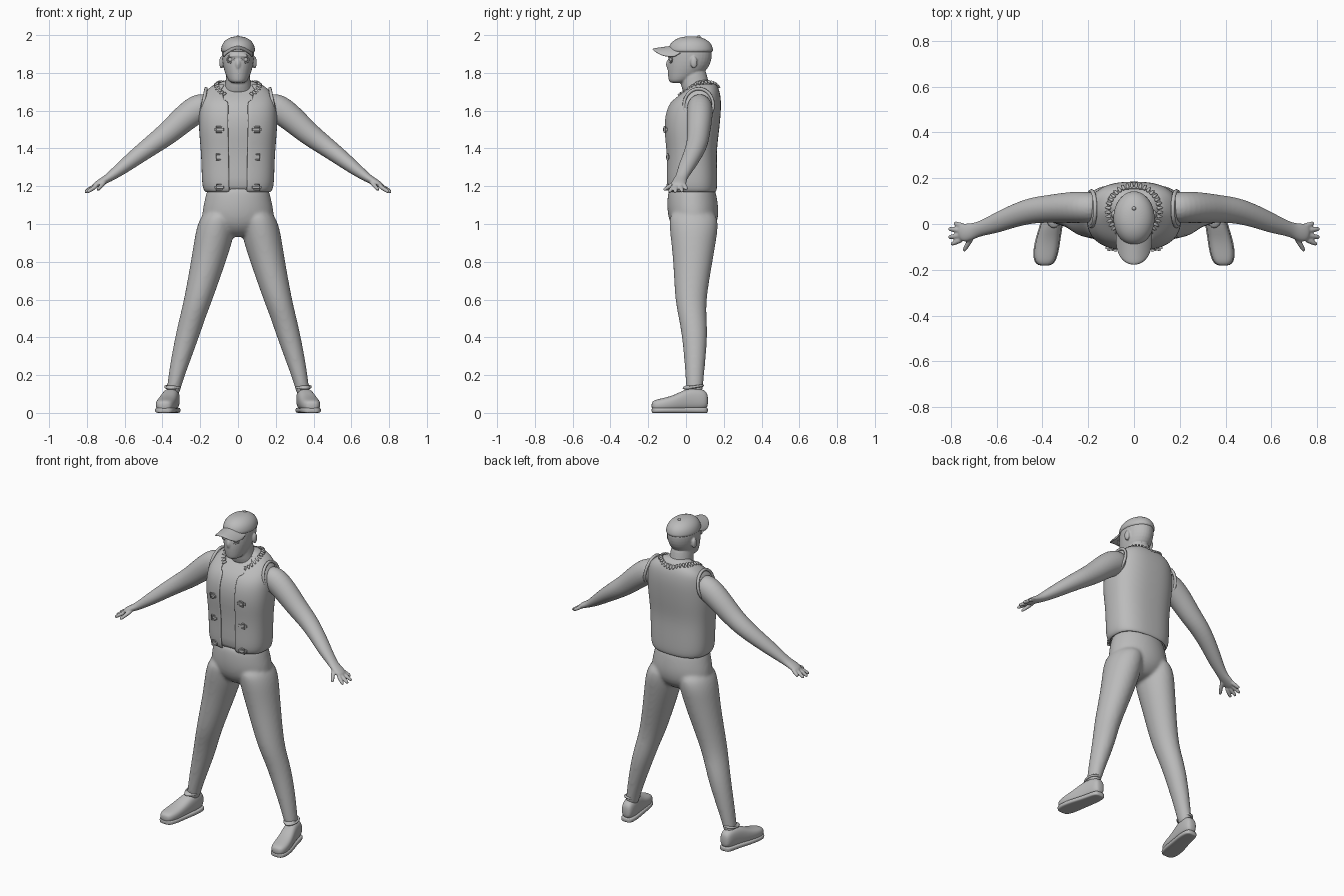
import bpy, bmesh
from math import sin, cos, pi, copysign
from mathutils import Vector, Matrix
from mathutils.bvhtree import BVHTree

if "Cube" in bpy.data.objects:
    bpy.data.objects.remove(bpy.data.objects["Cube"])

grey = bpy.data.materials.new("plain grey")
grey.use_nodes = True
grey.diffuse_color = (0.5, 0.5, 0.5, 1)
grey.node_tree.nodes["Principled BSDF"].inputs["Base Color"].default_value = grey.diffuse_color
X, Y, Z = Vector((1, 0, 0)), Vector((0, 1, 0)), Vector((0, 0, 1))


def loft(bm, rings, axis=None, ref=X, n=16, p=2, s=1, caps=True):
    """Skin a tube over rings of (x, y, z, radius along ref, other radius)."""
    pts = [Vector((r[0] * s, r[1], r[2])) for r in rings]
    fit = 3 / (2 + cos(2 * pi / n))
    loops = []
    for i, (c, r) in enumerate(zip(pts, rings)):
        t = axis or (pts[min(i + 1, len(pts) - 1)] - pts[max(i - 1, 0)]).normalized()
        u = (ref - t * ref.dot(t)).normalized()
        v = t.cross(u)
        loop = []
        for k in range(n):
            a = 2 * pi * k / n
            ca, sa = [copysign(abs(f) ** (2 / p), f) for f in (cos(a), sin(a))]
            loop.append(bm.verts.new(c + u * ca * r[3] * fit + v * sa * r[4] * fit))
        loops.append(loop)
    for a, b in zip(loops, loops[1:]):
        for k in range(n):
            bm.faces.new((a[k], a[(k + 1) % n], b[(k + 1) % n], b[k]))
    if caps:
        bm.faces.new(loops[0][::-1])
        bm.faces.new(loops[-1])


def ball(bm, loc, size):
    m = Matrix.Translation(loc) @ Matrix.Diagonal((*size, 1))
    bmesh.ops.create_uvsphere(bm, u_segments=16, v_segments=10, radius=1, matrix=m)


def finish(bm, name, subsurf=2, voxel=0, relax=0, thick=0, smooth=True, mirror=False):
    bmesh.ops.recalc_face_normals(bm, faces=bm.faces)
    me = bpy.data.meshes.new(name)
    bm.to_mesh(me)
    bm.free()
    me.materials.append(grey)
    for f in me.polygons:
        f.use_smooth = smooth
    ob = bpy.data.objects.new(name, me)
    bpy.context.collection.objects.link(ob)
    if thick:
        m = ob.modifiers.new("thickness", "SOLIDIFY")
        m.thickness, m.offset = thick, -1
    if subsurf:
        m = ob.modifiers.new("subdivide", "SUBSURF")
        m.levels = m.render_levels = subsurf
    if voxel:
        m = ob.modifiers.new("blend", "REMESH")
        m.mode, m.voxel_size, m.use_smooth_shade = "VOXEL", voxel, True
        m = ob.modifiers.new("relax", "SMOOTH")
        m.factor, m.iterations = 0.5, relax
    if mirror:
        ob.modifiers.new("mirror", "MIRROR")
    return ob


def torus(name, loc, major, minor, rot=(0, 0, 0), scale=(1, 1, 1), seg=32):
    bpy.ops.mesh.primitive_torus_add(location=loc, rotation=rot, major_radius=major,
                                     minor_radius=minor, major_segments=seg, minor_segments=8)
    ob = bpy.context.object
    ob.name, ob.scale = name, scale
    ob.data.materials.append(grey)
    for f in ob.data.polygons:
        f.use_smooth = seg > 4


# trousers: two legs blended with the hips
bm = bmesh.new()
leg = [(.09, .035, 1.08, .085, .12), (.115, .042, 1.0, .1, .13), (.128, .04, .92, .102, .12),
       (.157, .037, .8, .092, .103), (.21, .023, .6, .075, .082), (.242, .036, .5, .068, .073),
       (.27, .047, .4, .063, .067), (.312, .047, .25, .049, .053), (.341, .045, .13, .036, .044),
       (.345, .045, .09, .034, .04)]
for s in (1, -1):
    loft(bm, leg, Z, s=s)
loft(bm, [(0, .03, 1.22, .155, .115), (0, .032, 1.15, .17, .13), (0, .037, 1.07, .19, .137),
          (0, .04, 1.0, .19, .125), (0, .04, .955, .12, .09), (0, .04, .93, .05, .05)], Z)
finish(bm, "trousers", voxel=.009, relax=8)

# vest with an open front, over a shirt
body = [(.035, 1.165, .17, .122), (.03, 1.19, .19, .136), (.03, 1.3, .192, .134),
        (.028, 1.4, .197, .134), (.028, 1.5, .207, .148), (.037, 1.6, .207, .148),
        (.055, 1.66, .195, .13), (.085, 1.71, .17, .092), (.09, 1.745, .115, .068),
        (.085, 1.765, .075, .045)]
bm = bmesh.new()
loft(bm, [(0, y, z, a - .012, b - .012) for y, z, a, b in body], Z, n=36, p=2.5)
finish(bm, "shirt", 1)
bm = bmesh.new()
loft(bm, [(0, y, z, a, b) for y, z, a, b in body], Z, n=36, p=2.5, caps=False)
surface = BVHTree.FromBMesh(bm)


def in_opening(f):
    c = f.calc_center_median()
    return c.z > 1.75 or (c.y < .03 and abs(c.x) < (.075 if c.z > 1.66 else .045))


bmesh.ops.delete(bm, geom=[f for f in bm.faces if in_opening(f)], context="FACES")
finish(bm, "vest", 2, thick=.012)
for s in (1, -1):
    torus("armhole_rim", (s * .186, .067, 1.63), .088, .009, (0, s * (pi / 2 - .19), 0), (1, .88, 1))

# square buckles with short straps down both front edges
for s in (1, -1):
    for z in (1.5, 1.355, 1.195):
        hit = surface.ray_cast(Vector((s * .1, -1, z)), Y)[0]
        torus("buckle", hit, .02, .005, (pi / 2, pi / 4, -s * .3), seg=4)
        bm = bmesh.new()
        m = Matrix.Translation(hit) @ Matrix.Rotation(s * .3, 4, "Z") @ Matrix.Diagonal((.05, .01, .014, 1))
        bmesh.ops.create_cube(bm, size=1, matrix=m)
        finish(bm, "buckle_strap", 0, smooth=False)

# necklace of little studs lying on the collar
bm = bmesh.new()
count = 30
for i in range(count):
    a = -.28 * pi + i / (count - 1) * 1.56 * pi
    x, y = cos(a), sin(a)
    hit = surface.ray_cast(Vector((.112 * x, .055 + .112 * y, 3)), -Z)[0]
    if hit:
        out = Vector((x, y, -.5)).normalized()
        loft(bm, [(*(hit - out * .012), .008, .008), (*(hit + out * .004), .007, .007),
                  (*(hit + out * .018), .003, .003)], out, ref=Vector((-y, x, 0)), n=8)
finish(bm, "necklace", 1)

# arms with palms and fingers
bm = bmesh.new()
loft(bm, [(.14, .07, 1.63, .06, .065), (.21, .074, 1.617, .069, .078), (.29, .072, 1.555, .067, .07),
          (.37, .066, 1.48, .06, .061), (.45, .06, 1.422, .056, .053), (.54, .03, 1.355, .048, .044),
          (.61, 0, 1.3, .042, .036), (.67, -.02, 1.255, .032, .026), (.7, -.03, 1.235, .034, .021),
          (.735, -.038, 1.217, .041, .018), (.768, -.042, 1.198, .034, .013)], ref=Y)
fingers = [((.735, -.012, 1.214), (.787, .004, 1.182)), ((.75, -.028, 1.206), (.812, -.021, 1.17)),
           ((.75, -.048, 1.205), (.812, -.058, 1.166)), ((.745, -.064, 1.204), (.8, -.09, 1.168)),
           ((.7, -.045, 1.228), (.745, -.12, 1.178))]
for base, tip in fingers:
    a, b = Vector(base), Vector(tip)
    loft(bm, [(*a, .012, .012), (*a.lerp(b, .5), .011, .011), (*a.lerp(b, .85), .01, .01),
              (*b, .006, .006)], ref=Y, n=8)
finish(bm, "arms", voxel=.005, relax=3, mirror=True)

# head with neck, ears and nose
bm = bmesh.new()
loft(bm, [(0, -.045, 1.745, .035, .04), (0, -.03, 1.76, .052, .062), (0, 0, 1.8, .069, .097),
          (0, .014, 1.84, .08, .112), (0, .022, 1.88, .085, .115), (0, .024, 1.92, .086, .114),
          (0, .024, 1.96, .075, .1), (0, .024, 1.98, .04, .05)], Z)
loft(bm, [(0, .065, 1.67, .085, .075), (0, .05, 1.73, .068, .075), (0, .038, 1.78, .063, .073),
          (0, .035, 1.83, .06, .07)], Z)
ball(bm, (0, -.092, 1.845), (.014, .014, .026))
ball(bm, (0, -.085, 1.89), (.06, .012, .01))
for s in (1, -1):
    ball(bm, (s * .088, .042, 1.855), (.012, .019, .032))
finish(bm, "head", 1, voxel=.005, relax=3)
for s in (1, -1):
    torus("eye_rim", (s * .038, -.081, 1.87), .019, .004, (pi / 2, 0, s * .35), (1.1, .85, 1))
    bm = bmesh.new()
    ball(bm, (s * .038, -.076, 1.87), (.015, .012, .012))
    finish(bm, "eye", 0)

# cap with a curved brim and a top button
bm = bmesh.new()
loft(bm, [(0, .025, 1.9, .09, .118), (0, .025, 1.925, .091, .119), (0, .025, 1.955, .083, .109),
          (0, .025, 1.98, .06, .08), (0, .025, 1.994, .025, .035)], Z, n=24)
ball(bm, (0, .068, 1.99), (.009, .009, .01))
finish(bm, "cap", 2)
bm = bmesh.new()
rows = []
for j in range(6):
    t, row = j / 5, []
    for i in range(17):
        a = (i / 16 - .5) * pi
        y = -.03 * (1 - t) + t * (-.06 - .12 * max(cos(a), 0) ** .7)
        row.append(bm.verts.new((.08 * sin(a), y, 1.95 - .02 * t - .045 * sin(a) ** 2)))
    rows.append(row)
for a, b in zip(rows, rows[1:]):
    for i in range(16):
        bm.faces.new((a[i], a[i + 1], b[i + 1], b[i]))
finish(bm, "cap_brim", 1, thick=.008)

# shoes with flat soles and ankle collars
shoe = [(.345, .117, .065, .02, .03), (.345, .1, .07, .036, .052), (.35, .05, .073, .042, .06),
        (.36, 0, .069, .045, .058), (.375, -.06, .052, .05, .042), (.385, -.12, .043, .052, .035),
        (.39, -.165, .04, .043, .029), (.39, -.183, .038, .022, .018)]
bm = bmesh.new()
loft(bm, shoe, -Y, p=2.6)
loft(bm, [(.352, .02, .12, .036, .05), (.348, .035, .15, .034, .043)], Z)
finish(bm, "shoes", mirror=True)
bm = bmesh.new()
loft(bm, [(x, y, .014, a + .004, .0145) for x, y, z, a, b in shoe], -Y, p=4)
finish(bm, "soles", mirror=True)
for s in (1, -1):
    torus("shoe_collar", (s * .346, .042, .138), .042, .007, (.15, 0, 0), (.9, 1.1, 1))
